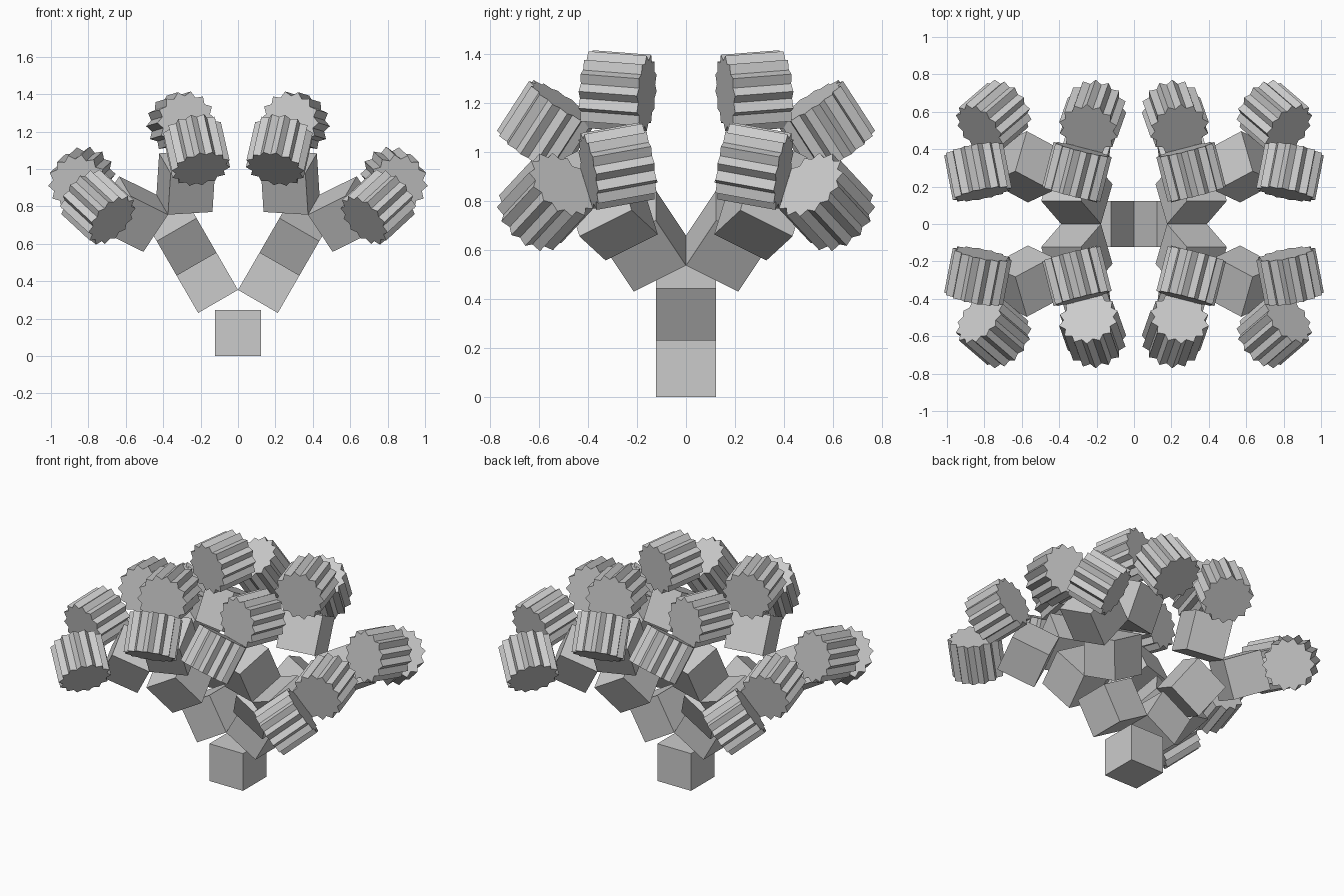
import bpy, bmesh
from math import radians, pi, sin, cos
from mathutils import Matrix

default = bpy.data.objects.get("Cube")
if default:
    bpy.data.objects.remove(default)

SIZE = 0.246              # edge of every block
OUT, UP = 0.683, 1.118    # child offset, in block sizes
TEETH, TIP, ROOT = 14, 0.161, 0.135

grey = bpy.data.materials.new("plain grey")
grey.use_nodes = True
colour = (0.6, 0.6, 0.6, 1)
grey.diffuse_color = colour
grey.node_tree.nodes["Principled BSDF"].inputs["Base Color"].default_value = colour


def finish_mesh(bm, name):
    bmesh.ops.recalc_face_normals(bm, faces=bm.faces)
    mesh = bpy.data.meshes.new(name)
    bm.to_mesh(mesh)
    bm.free()
    mesh.materials.append(grey)
    return mesh


def block_mesh():
    bm = bmesh.new()
    bmesh.ops.create_cube(bm, size=SIZE)
    return finish_mesh(bm, "block")


def toothed_mesh():
    # star profile in the local xz plane, extruded along local y
    bm = bmesh.new()
    ring = []
    for i in range(2 * TEETH):
        r = ROOT if i % 2 else TIP
        a = pi * i / TEETH
        ring.append(bm.verts.new((r * cos(a), -SIZE / 2, r * sin(a))))
    face = bm.faces.new(ring)
    result = bmesh.ops.extrude_face_region(bm, geom=[face], use_keep_orig=True)
    moved = [v for v in result["geom"] if isinstance(v, bmesh.types.BMVert)]
    bmesh.ops.translate(bm, verts=moved, vec=(0, SIZE, 0))
    return finish_mesh(bm, "toothed_drum")


block, drum = block_mesh(), toothed_mesh()
NAMES = ["trunk", "lower_branch", "middle_branch", "upper_branch", "leaf_drum"]


def grow(frame, level):
    # place one part, then fork sideways or front to back in turn
    obj = bpy.data.objects.new(NAMES[level], drum if level == 4 else block)
    obj.matrix_world = frame
    bpy.context.collection.objects.link(obj)
    if level == 4:
        return
    for side in (-1, 1):
        if level % 2 == 0:
            move = Matrix.Translation((side * OUT * SIZE, 0, UP * SIZE))
            turn = Matrix.Rotation(radians(30 * side), 4, 'Y')
        else:
            move = Matrix.Translation((0, side * OUT * SIZE, UP * SIZE))
            turn = Matrix.Rotation(radians(-30 * side), 4, 'X')
        grow(frame @ move @ turn, level + 1)


grow(Matrix.Translation((0, 0, SIZE / 2)), 0)
